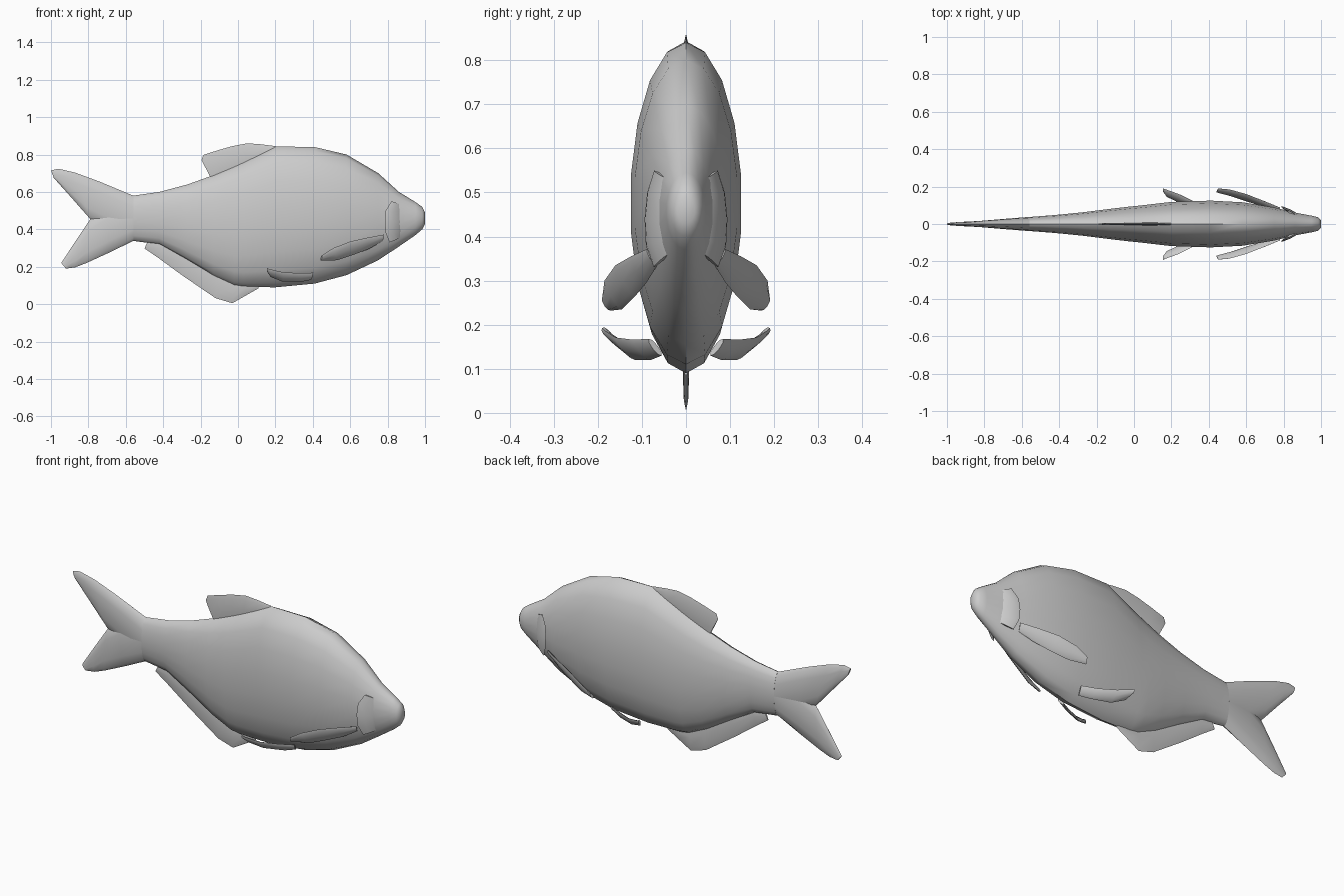
import bpy, bmesh
from math import sin, cos, pi, radians
from mathutils import Vector


def loft(name, rows, sides=8, flip=1):
    """Skin elliptical sections; each row = (edge point, opposite edge point, half thickness)."""
    edge_a = [Vector((r[0][0], r[0][1] * flip, r[0][2])) for r in rows]
    edge_b = [Vector((r[1][0], r[1][1] * flip, r[1][2])) for r in rows]
    mids = [(a + b) / 2 for a, b in zip(edge_a, edge_b)]
    bm = bmesh.new()
    rings = []
    for i, row in enumerate(rows):
        half = (edge_a[i] - edge_b[i]) / 2
        path = mids[min(i + 1, len(rows) - 1)] - mids[max(i - 1, 0)]
        side = half.cross(path).normalized()
        rings.append([bm.verts.new(mids[i] + half * cos(t) + side * row[2] * sin(t))
                      for t in (2 * pi * k / sides for k in range(sides))])
    for r, s in zip(rings, rings[1:]):
        for k in range(sides):
            n = (k + 1) % sides
            bm.faces.new((r[k], r[n], s[n], s[k]))
    bm.faces.new(rings[0])
    bm.faces.new(rings[-1])
    bmesh.ops.recalc_face_normals(bm, faces=bm.faces)
    mesh = bpy.data.meshes.new(name)
    bm.to_mesh(mesh)
    bm.free()
    ob = bpy.data.objects.new(name, mesh)
    bpy.context.collection.objects.link(ob)
    bpy.ops.object.select_all(action='DESELECT')
    ob.select_set(True)
    bpy.context.view_layer.objects.active = ob
    bpy.ops.object.shade_smooth_by_angle(angle=radians(50))
    return ob


def flat(rows):
    """Sections lying on the centre plane: (xa, za, xb, zb, half thickness)."""
    return [((xa, 0, za), (xb, 0, zb), w) for xa, za, xb, zb, w in rows]


def pair(name, edge_a, edge_b, w):
    """Left and right blade between two edges."""
    rows = [(a, b, w) for a, b in zip(edge_a, edge_b)]
    loft("left_" + name, rows, 8, 1)
    loft("right_" + name, rows, 8, -1)


# body: x, top, bottom, half width
body = [(1.0, .49, .43, .02), (.985, .52, .40, .036), (.95, .545, .37, .045),
        (.86, .60, .308, .062), (.75, .70, .235, .09), (.58, .80, .155, .118),
        (.41, .84, .11, .127), (.2, .843, .09, .12), (.03, .76, .092, .10),
        (-.02, .737, .10, .095), (-.13, .69, .15, .082), (-.27, .64, .235, .064),
        (-.42, .60, .32, .049), (-.56, .58, .338, .038)]
loft("body", flat([(x, t, x, b, w) for x, t, b, w in body]), 18)

# forked tail, both lobes share the root section
root = (-.56, .58, -.56, .338, .038)
loft("upper_tail_lobe", flat([root, (-.74, .655, -.68, .40, .026), (-.87, .703, -.79, .455, .016),
                              (-.96, .724, -.90, .58, .011), (-1.0, .715, -.985, .675, .006)]), 12)
loft("lower_tail_lobe", flat([root, (-.70, .52, -.69, .275, .026), (-.79, .455, -.81, .22, .016),
                              (-.87, .335, -.87, .197, .012), (-.945, .22, -.92, .19, .006)]), 12)

# fins on the centre line
loft("dorsal_fin", flat([(.2, .845, .2, .80, .006), (.12, .855, .11, .74, .007),
                         (.05, .86, .04, .71, .007), (-.03, .845, -.03, .69, .007),
                         (-.11, .822, -.09, .67, .006), (-.185, .798, -.13, .66, .005),
                         (-.195, .77, -.135, .655, .004)]))
loft("anal_fin", flat([(.11, .085, .10, .13, .006), (.04, .045, .04, .14, .007),
                       (-.03, .005, -.02, .16, .007), (-.12, .032, -.10, .20, .007),
                       (-.30, .155, -.26, .28, .006), (-.43, .25, -.40, .345, .006),
                       (-.50, .298, -.48, .34, .004)]))

# paired fins
pair("pectoral_fin",
     [(.78, .088, .372), (.69, .125, .355), (.60, .16, .335), (.51, .185, .30), (.45, .19, .262)],
     [(.77, .065, .335), (.70, .09, .295), (.62, .115, .265), (.53, .145, .235), (.44, .17, .232)],
     .007)
pair("pelvic_fin",
     [(.40, .085, .168), (.32, .12, .166), (.24, .16, .171), (.17, .185, .187), (.155, .19, .193)],
     [(.39, .055, .13), (.34, .08, .12), (.24, .115, .12), (.175, .145, .145), (.155, .175, .175)],
     .007)

# raised gill covers
pair("gill_cover",
     [(.87, .04, .53), (.87, .053, .49), (.87, .056, .44), (.87, .052, .39), (.87, .04, .36)],
     [(.82, .072, .55), (.79, .088, .50), (.785, .094, .44), (.79, .091, .38), (.81, .073, .33)],
     .006)
